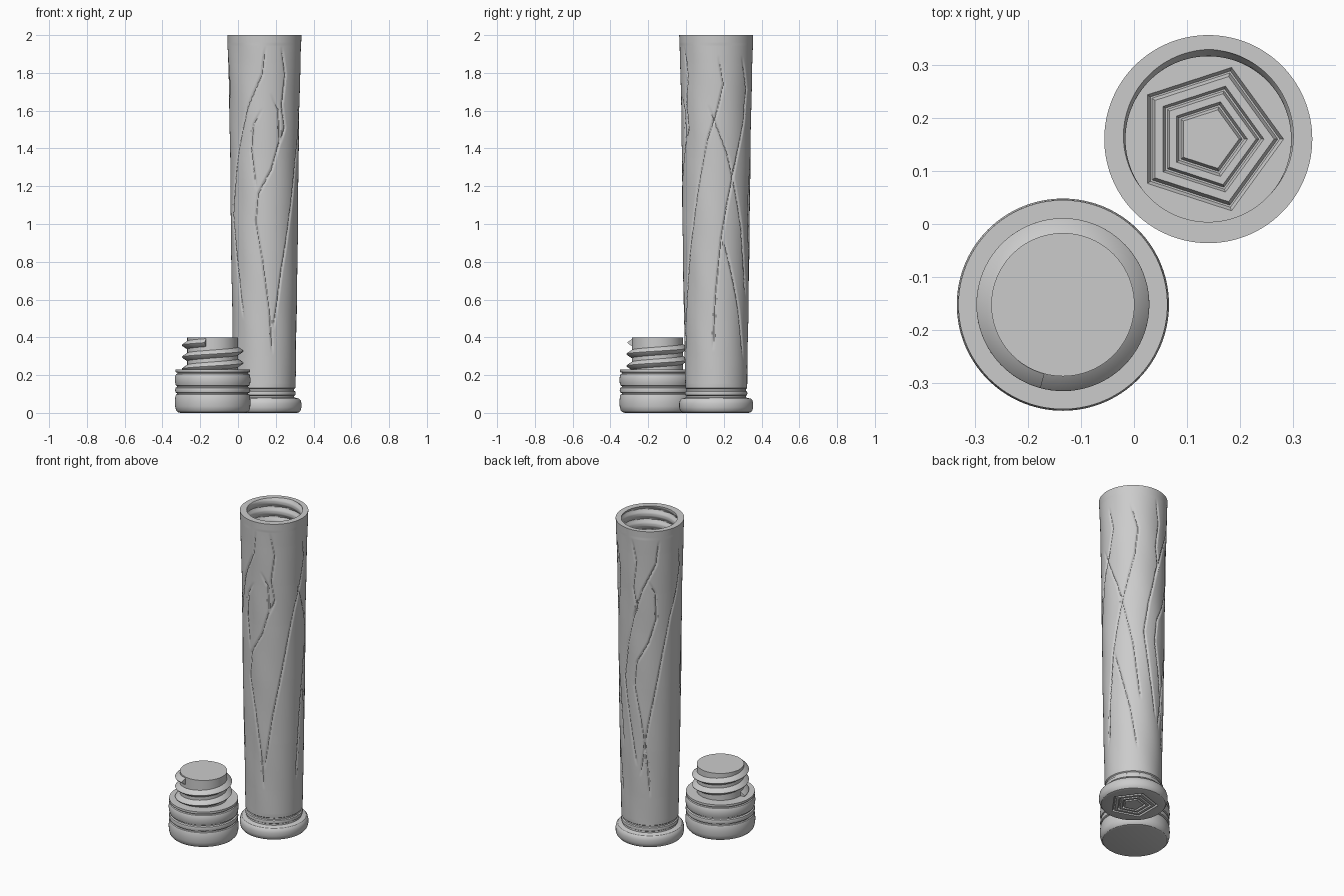
import bpy, bmesh, math
from math import pi, sin, cos

if "Cube" in bpy.data.objects:
    bpy.data.objects.remove(bpy.data.objects["Cube"])

grey = bpy.data.materials.new("plain grey")
grey.diffuse_color = (0.6, 0.6, 0.6, 1)
grey.use_nodes = True
grey.node_tree.nodes["Principled BSDF"].inputs["Base Color"].default_value = grey.diffuse_color

TUBE = (0.14, 0.16)
CAP = (-0.134, -0.152)


def finish(name, bm, centre):
    bmesh.ops.recalc_face_normals(bm, faces=bm.faces)
    me = bpy.data.meshes.new(name)
    bm.to_mesh(me)
    bm.free()
    me.materials.append(grey)
    ob = bpy.data.objects.new(name, me)
    ob.location = (centre[0], centre[1], 0)
    bpy.context.collection.objects.link(ob)
    bpy.ops.object.select_all(action='DESELECT')
    ob.select_set(True)
    bpy.context.view_layer.objects.active = ob
    bpy.ops.object.shade_smooth_by_angle(angle=math.radians(32))
    return ob


def lathe(name, rows, cols, centre):
    """Each row maps an angle to (radius, height); both ends are closed."""
    bm = bmesh.new()
    rings = []
    for row in rows:
        ring = []
        for i in range(cols):
            t = 2 * pi * i / cols
            r, z = row(t)
            ring.append(bm.verts.new((r * cos(t), r * sin(t), z)))
        rings.append(ring)
    for a, b in zip(rings, rings[1:]):
        for i in range(cols):
            j = (i + 1) % cols
            bm.faces.new((a[i], a[j], b[j], b[i]))
    bm.faces.new(rings[0])
    bm.faces.new(rings[-1])
    return finish(name, bm, centre)


def circle(r, z):
    return lambda t: (r, z)


def pentagon(r, z):
    return lambda t: (r * cos(pi / 5) / cos(t % (2 * pi / 5) - pi / 5), z)


def interp(pts, z):
    """Value at height z along a list of (value, height) from top to bottom."""
    for (a0, z0), (a1, z1) in zip(pts, pts[1:]):
        if z1 <= z <= z0:
            return a0 + (a1 - a0) * (z0 - z) / (z0 - z1)
    return None


# Carved vines: (angle from the front, height), running downwards
vine_a = [(.03, 1.94), (-.06, 1.79), (-.49, 1.62), (-.78, 1.44), (-1.02, 1.26),
          (-1.2, 1.05), (-1.02, .84), (-.7, .5)]
vine_b = [(-.06, 1.61), (-.33, 1.52), (-.39, 1.39), (-.24, 1.18)]
vine_c = [(.18, 1.69), (.42, 1.6), (.46, 1.44), (.21, 1.29), (-.18, 1.16),
          (-.27, 1.01), (-.06, .81), (.16, .54), (.26, .31)]
vine_d = [(.49, 1.94), (.63, 1.79), (.52, 1.63), (.63, 1.51), (.46, 1.42)]
vine_f = [(1.63, 1.89), (1.78, 1.74), (1.6, 1.6), (1.3, 1.44), (1.07, 1.25),
          (.79, .98), (.55, .76), (.28, .44)]
vine_g = [(1.33, 1.63), (1.57, 1.52), (1.9, 1.37), (2.13, 1.21), (2.44, .97), (2.7, .6)]
vine_h = [(2.35, 1.89), (2.6, 1.72), (2.5, 1.55), (2.13, 1.29), (1.9, 1.1),
          (1.72, .92), (1.54, .6), (1.47, .33)]
vine_i = [(1.75, .94), (2.03, .76), (2.35, .54), (2.6, .28)]
vines = [vine_a, vine_b, vine_c, vine_d, vine_f, vine_g, vine_h, vine_i]
for src, turn in ((vine_c, 3.5), (vine_d, 2.7), (vine_f, pi), (vine_a, 4.0)):
    vines.append([(a + turn, z) for a, z in src])

OUTER = [(.196, 2.0), (.191, 1.85), (.185, 1.6), (.181, 1.35), (.178, 1.0),
         (.172, .6), (.166, .3), (.164, .15)]


def body_row(z):
    base = interp(OUTER, z)
    cuts = []
    for v in vines:
        a = interp(v, z)
        if a is not None:
            slope = (interp(v, max(z - .01, v[-1][1])) - a) * base / .01
            fade = min(1, (v[0][1] - z) / .06, (z - v[-1][1]) / .06)
            cuts.append((a - pi / 2, fade, 1 / math.sqrt(1 + slope * slope)))

    def row(t):
        r = base
        if z < 1.95:
            r += .0012 * sin(3 * t + 9 * z) * sin(7 * z + 2 * t)
        for a, fade, k in cuts:
            d = (t - a + pi) % (2 * pi) - pi
            d = abs(d) * base * k
            if d < .009:
                r -= .0065 * fade * (1 - d / .009)
        return r, z
    return row


# Internal thread near the mouth
PITCH = .063


def bore_row(z):
    fade = max(0, min(1, (z - 1.72) / .05))

    def row(t):
        p = (z / PITCH - t / (2 * pi)) % 1
        return .156 + .013 * fade * max(0, 1 - abs(p - .5) / .36), z
    return row


# Concentric pentagon grooves, from the rim to the middle
BANDS = ((.142, .124), (.105, .09), (.074, .058))


def grooves(z, depth):
    rows = []
    for outer, inner in BANDS:
        mid = (outer + inner) / 2
        rows += [pentagon(outer, z), pentagon(mid + .002, z + depth),
                 pentagon(mid - .002, z + depth), pentagon(inner, z)]
    return rows


# Tube: engraved base, rounded foot, bead, carved body, threaded bore, floor
rows = grooves(0, .012)[::-1]
rows += [circle(r, z) for r, z in (
    (.172, 0), (.184, .004), (.192, .014), (.196, .03), (.196, .05), (.192, .066),
    (.184, .075), (.168, .079), (.158, .082), (.157, .09), (.163, .094), (.165, .104),
    (.163, .113), (.157, .117), (.157, .126), (.163, .131))]
STEPS = 250
rows += [body_row(.15 + 1.85 * i / STEPS) for i in range(STEPS + 1)]
rows += [bore_row(2 - .3 * i / 56) for i in range(57)]
rows += [circle(.156, .16)]
rows += grooves(.16, -.012)
lathe("carved_tube", rows, 240, TUBE)

# Stopper: banded knob with a plain stem
knob = [(.17, 0), (.185, .004), (.194, .014), (.199, .035), (.2, .06), (.198, .085),
        (.194, .097), (.188, .1), (.188, .104), (.196, .108), (.199, .12), (.196, .133),
        (.188, .137), (.188, .142), (.195, .146), (.199, .16), (.2, .178), (.198, .195),
        (.194, .205), (.187, .208), (.187, .213), (.197, .216), (.197, .23),
        (.135, .23), (.135, .4)]
lathe("stopper", [circle(r, z) for r, z in knob], 120, CAP)

# Stopper thread: a pointed ridge wound around the stem
bm = bmesh.new()
turns, seg = 2.2, 180
end_angle, end_z = math.radians(-105), .372
prev = None
for i in range(seg + 1):
    back = turns * (1 - i / seg)
    t, z = end_angle - 2 * pi * back, end_z - PITCH * back
    sec = [bm.verts.new((r * cos(t), r * sin(t), z + h))
           for r, h in ((.131, -.024), (.161, -.004), (.163, 0), (.161, .004), (.131, .024))]
    if prev:
        for k in range(5):
            m = (k + 1) % 5
            bm.faces.new((prev[k], prev[m], sec[m], sec[k]))
    else:
        bm.faces.new(sec)
    prev = sec
bm.faces.new(prev)
finish("stopper_thread", bm, CAP)
